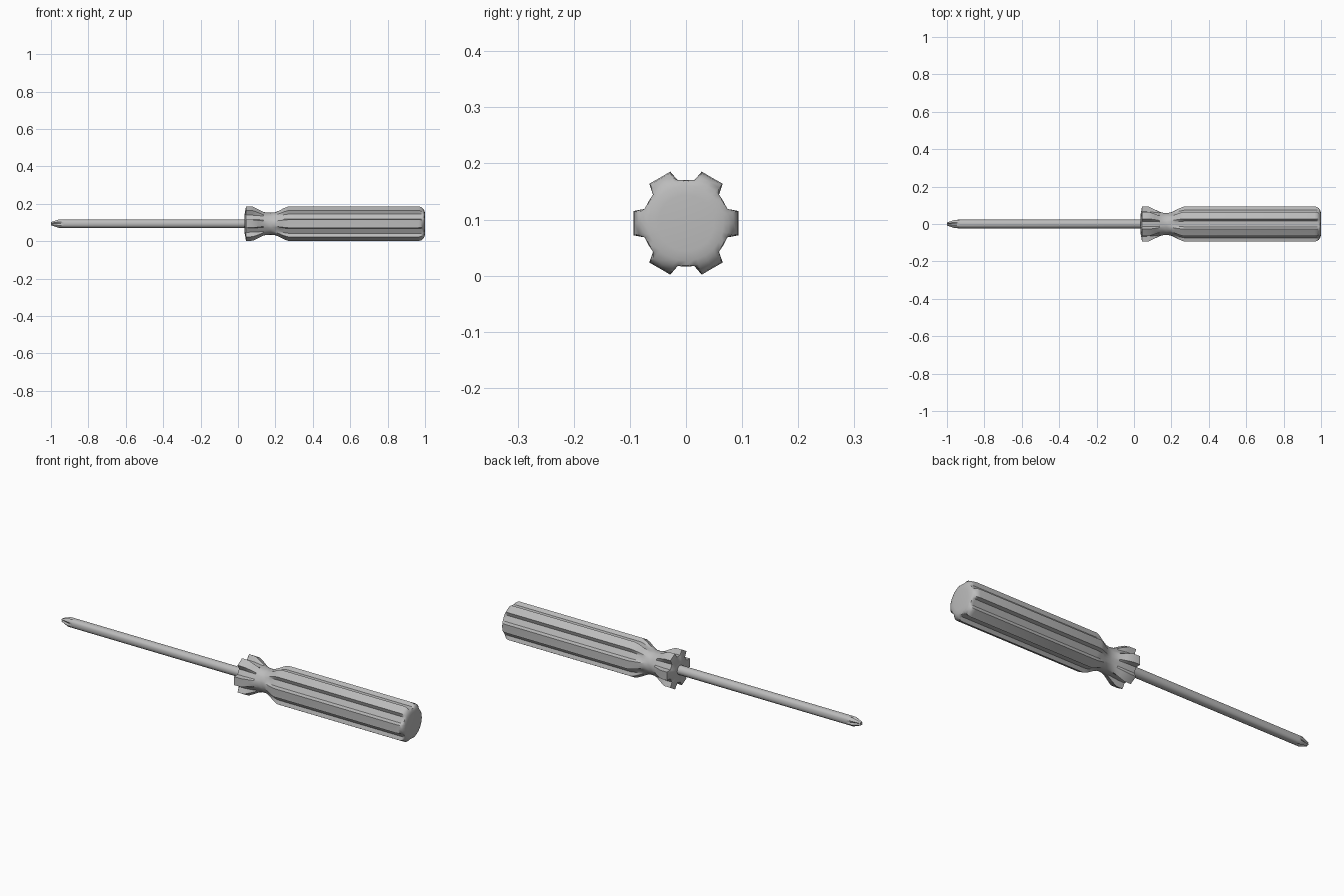
import bpy, bmesh
from math import sin, cos, radians, pi

if "Cube" in bpy.data.objects:
    bpy.data.objects.remove(bpy.data.objects["Cube"], do_unlink=True)

AXIS_Z = 0.0935

grey = bpy.data.materials.new("plain_grey")
grey.use_nodes = True
colour = (0.5, 0.5, 0.5, 1)
grey.diffuse_color = colour
grey.node_tree.nodes["Principled BSDF"].inputs["Base Color"].default_value = colour


def loft(name, rings, angle):
    """Skin a list of (x, [(angle, radius), ...]) rings along the x axis."""
    bm = bmesh.new()
    loops = [[bm.verts.new((x, r * cos(a), AXIS_Z + r * sin(a))) for a, r in ring]
             for x, ring in rings]
    for low, high in zip(loops, loops[1:]):
        for i in range(len(low)):
            j = (i + 1) % len(low)
            bm.faces.new((low[i], low[j], high[j], high[i]))
    bm.faces.new(loops[0])
    bm.faces.new(loops[-1])
    bmesh.ops.recalc_face_normals(bm, faces=bm.faces)
    mesh = bpy.data.meshes.new(name)
    bm.to_mesh(mesh)
    bm.free()
    mesh.materials.append(grey)
    obj = bpy.data.objects.new(name, mesh)
    bpy.context.collection.objects.link(obj)
    bpy.ops.object.select_all(action='DESELECT')
    obj.select_set(True)
    bpy.context.view_layer.objects.active = obj
    bpy.ops.object.shade_smooth_by_angle(angle=radians(angle))
    return obj


def ridged_ring(body, ridge):
    """Six flat-topped ridges on a round core."""
    flat = min(1, max(0, (ridge - body) / 0.015))
    groove = body * (1 - 0.018 * flat)
    crown = ridge * (1 - 0.028 * flat)
    ring = []
    for k in range(6):
        for a, r in ((-19, body), (-13, ridge), (0, crown),
                     (13, ridge), (19, body), (30, groove)):
            ring.append((radians(60 * k + a), r))
    return ring


# Handle: collar, neck, ridged grip and domed end
stations = [  # x, core radius, ridge radius
    (0.034, 0.045, 0.045), (0.043, 0.070, 0.096),
    (0.080, 0.069, 0.095), (0.110, 0.066, 0.080), (0.135, 0.063, 0.066),
    (0.155, 0.060, 0.060), (0.175, 0.059, 0.059), (0.195, 0.061, 0.061),
    (0.220, 0.066, 0.073), (0.245, 0.073, 0.087), (0.268, 0.078, 0.096),
    (0.965, 0.078, 0.096), (0.978, 0.078, 0.094), (0.988, 0.078, 0.086),
    (0.994, 0.076, 0.077), (0.998, 0.067, 0.067), (1.000, 0.050, 0.050)]
loft("handle", [(x, ridged_ring(b, r)) for x, b, r in stations], 35)


# Shaft with a cross-shaped point
def shaft_ring(radius, groove):
    """Round ring whose four quarter points sink to form cross slots."""
    return [(2 * pi * i / 16, radius * (groove if i % 4 == 0 else 1))
            for i in range(16)]


shaft = [(-1.0, 0.009, 0.5), (-0.985, 0.0145, 0.5), (-0.96, 0.0235, 0.6),
         (-0.93, 0.0235, 1), (0.05, 0.0235, 1)]
loft("shaft", [(x, shaft_ring(r, g)) for x, r, g in shaft], 35)
